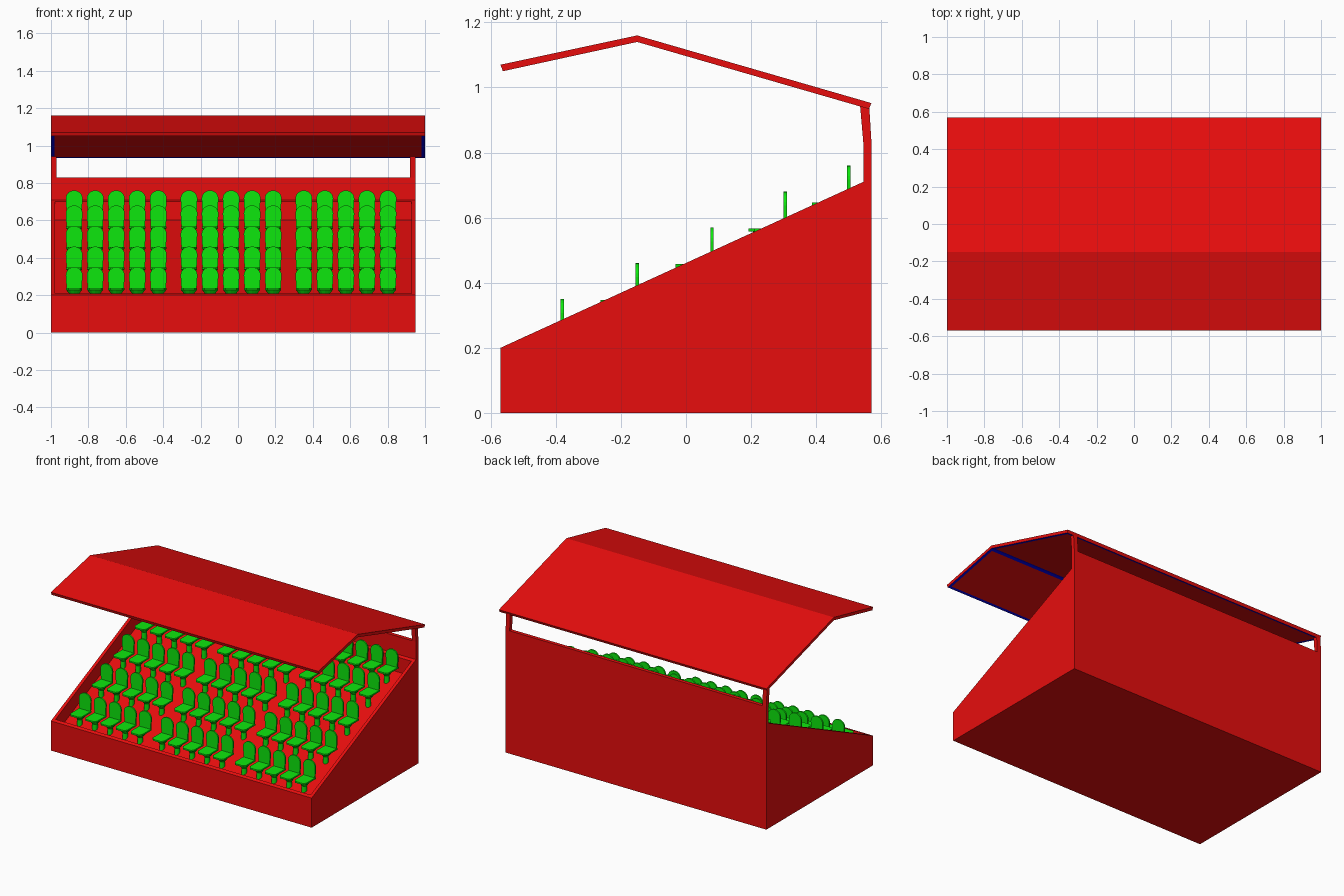
import bpy, bmesh, math
from mathutils import Matrix, Vector

if "Cube" in bpy.data.objects:
    bpy.data.objects.remove(bpy.data.objects["Cube"])


def material(name, rgb):
    m = bpy.data.materials.new(name)
    m.use_nodes = True
    m.diffuse_color = (*rgb, 1)
    m.node_tree.nodes["Principled BSDF"].inputs["Base Color"].default_value = (*rgb, 1)
    return m


RED = material("red paint", (0.8, 0.004, 0.004))
GREEN = material("green plastic", (0.004, 0.8, 0.004))
BLUE = material("dark blue trim", (0, 0, 0.8))


def finish(bm, name, *mats):
    mesh = bpy.data.meshes.new(name)
    bm.to_mesh(mesh)
    bm.free()
    for m in mats:
        mesh.materials.append(m)
    return mesh


def add(name, mesh, loc=(0, 0, 0)):
    ob = bpy.data.objects.new(name, mesh)
    ob.location = loc
    bpy.context.collection.objects.link(ob)
    return ob


def extrude(bm, points, offset):
    """Closed solid from a flat outline swept along an offset."""
    face = bm.faces.new([bm.verts.new(p) for p in points])
    ext = bmesh.ops.extrude_face_region(bm, geom=[face], use_keep_orig=True)["geom"]
    moved = [v for v in ext if isinstance(v, bmesh.types.BMVert)]
    bmesh.ops.translate(bm, vec=offset, verts=moved)
    bmesh.ops.recalc_face_normals(bm, faces=bm.faces)


def prism(profile, x0, x1):
    bm = bmesh.new()
    extrude(bm, [(x0, y, z) for y, z in profile], (x1 - x0, 0, 0))
    bm.normal_update()
    return bm


# Stand body: sloped block with a sunken seating floor and a raised back wall
LEFT, RIGHT = 0.95, -1.0
bm = prism([(-0.57, 0), (0.57, 0), (0.57, 0.83), (0.545, 0.83),
            (0.545, 0.71), (-0.57, 0.2)], RIGHT, LEFT)
slope = [f for f in bm.faces if f.normal.z > 0.5 and f.normal.y < -0.2]
bmesh.ops.inset_region(bm, faces=slope, thickness=0.03)
floor = bmesh.ops.extrude_discrete_faces(bm, faces=slope)["faces"]
bmesh.ops.translate(bm, vec=(0, 0, -0.1), verts=floor[0].verts)
add("stand_body", finish(bm, "stand_body", RED))

# Roof posts on the back wall
for name, x in (("right_post", RIGHT), ("left_post", LEFT - 0.03)):
    bm = prism([(0.545, 0.83), (0.57, 0.83), (0.563, 0.945), (0.535, 0.945)], x, x + 0.03)
    add(name, finish(bm, name, RED))

# Folded roof with blue borders around its two lower panels
bm = prism([(-0.57, 1.07), (-0.15, 1.16), (0.57, 0.952),
            (0.562, 0.934), (-0.15, 1.14), (-0.563, 1.05)], -1, 1)
panels = [f for f in bm.faces if f.normal.z < -0.5 and f.calc_area() > 0.2]
border = bmesh.ops.inset_individual(bm, faces=panels, thickness=0.025)["faces"]
for f in border:
    f.material_index = 1
for f in panels:
    f.material_index = 0
add("roof", finish(bm, "roof", RED, BLUE))

# One seat: arched back, flat pan, tapered shell and stem (origin at the pan's rear top)
HALF = 0.045
bm = bmesh.new()
arch = [(HALF * math.cos(a), 0.072 + 0.043 * math.sin(a))
        for a in (math.pi * i / 12 for i in range(13))]
outline = [(0.04, -0.01)] + arch + [(-0.04, -0.01)]
extrude(bm, [(x, 0, z) for x, z in outline], (0, -0.01, 0))
pan = [(-0.043, 0), (-0.043, -0.1), (-0.03, -0.118),
       (0.03, -0.118), (0.043, -0.1), (0.043, 0)]
extrude(bm, [(x, y, 0.002) for x, y in pan], (0, 0, -0.01))
for r1, r2, depth, z in ((0.018, 0.042, 0.03, -0.023), (0.017, 0.017, 0.065, -0.066)):
    bmesh.ops.create_cone(bm, cap_ends=True, segments=12, radius1=r1, radius2=r2,
                          depth=depth, matrix=Matrix.Translation((0, -0.062, z)))
seat = finish(bm, "seat", GREEN)

# Five rows of three blocks of five seats
rows = [(-0.375, 0.235), (-0.145, 0.345), (0.085, 0.455), (0.31, 0.565), (0.505, 0.645)]
for r, (y, z) in enumerate(rows):
    for block in range(3):
        for s in range(5):
            x = -0.876 + 0.614 * block + 0.1125 * s
            add(f"seat_row{r + 1}_block{block + 1}_{s + 1}", seat, (x, y, z))
